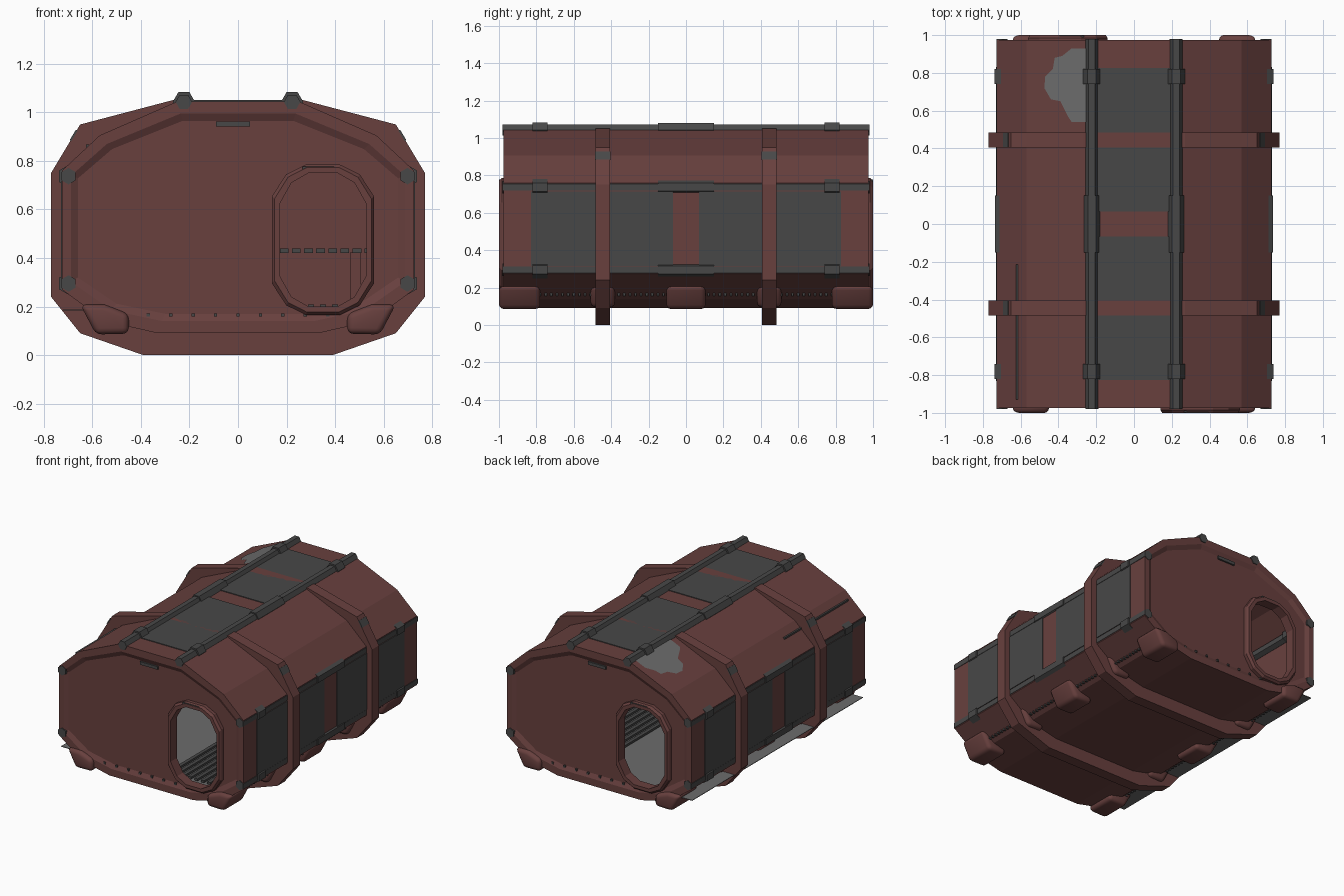
import bpy, bmesh, math
from mathutils import Vector, Matrix

if "Cube" in bpy.data.objects:
    bpy.data.objects.remove(bpy.data.objects["Cube"])


def material(name, rgb):
    m = bpy.data.materials.new(name)
    m.diffuse_color = (*rgb, 1)
    m.use_nodes = True
    m.node_tree.nodes["Principled BSDF"].inputs["Base Color"].default_value = m.diffuse_color
    return m


MAROON = material("maroon_paint", (0.138, 0.051, 0.048))
DARK = material("dark_grey_metal", (0.064, 0.064, 0.064))
GREY = material("light_grey_lining", (0.15, 0.15, 0.15))


def finish(name, bm, mat):
    bmesh.ops.recalc_face_normals(bm, faces=bm.faces)
    me = bpy.data.meshes.new(name)
    bm.to_mesh(me)
    bm.free()
    me.materials.append(mat)
    ob = bpy.data.objects.new(name, me)
    bpy.context.collection.objects.link(ob)
    return ob


def loft(name, sections, mat, closed=False):
    """Skin (y, [(x, z)...]) sections; closed joins last to first, otherwise caps."""
    bm = bmesh.new()
    rings = [[bm.verts.new((x, y, z)) for x, z in prof] for y, prof in sections]
    n = len(rings[0])
    for a, b in zip(rings, rings[1:] + ([rings[0]] if closed else [])):
        for i in range(n):
            bm.faces.new((a[i], a[(i + 1) % n], b[(i + 1) % n], b[i]))
    if not closed:
        bm.faces.new(rings[0])
        bm.faces.new(rings[-1])
    return finish(name, bm, mat)


def boxes(name, items, mat):
    """Items are (centre, size, tilt about y)."""
    bm = bmesh.new()
    for c, s, tilt in items:
        bmesh.ops.create_cube(bm, size=1, matrix=Matrix.Translation(c)
                              @ Matrix.Rotation(tilt, 4, 'Y') @ Matrix.Diagonal((*s, 1)))
    return finish(name, bm, mat)


def mirrored(half):
    return half + [(-x, z) for x, z in reversed(half)]


HULL = mirrored([(.33, .09), (.55, .14), (.725, .27), (.725, .76), (.57, .905), (.25, 1.045)])
RIB = mirrored([(.39, 0), (.65, .09), (.77, .24), (.77, .75), (.65, .95), (.27, 1.05)])


def inset(prof, dx, dz):
    return [(x * (.725 - dx) / .725, .5675 + (z - .5675) * (.4775 - dz) / .4775) for x, z in prof]


def door(cx, w, h):
    q = [(w, h - .13), (.72 * w, h - .04), (.33 * w, h)]
    top = q + [(-x, z) for x, z in reversed(q)]
    return [(cx + x, .475 + z) for x, z in top + [(-x, -z) for x, z in top]]


# Hollow hull with rimmed, recessed ends and two doorways
hull = loft("hull", [(-.96, inset(HULL, .065, .08)), (-.975, inset(HULL, .038, .05)), (-.975, HULL),
                     (.975, HULL), (.975, inset(HULL, .038, .05)), (.96, inset(HULL, .065, .08))], MAROON)
cuts = [loft("cavity_cutter", [(-.935, inset(HULL, .025, .025)), (.935, inset(HULL, .025, .025))], MAROON)]
for s in (-1, 1):
    cuts.append(loft("door_cutter", [(s * .85, door(-s * .35, .185, .28)),
                                     (s * 1.1, door(-s * .35, .185, .28))], MAROON))
bpy.context.view_layer.objects.active = hull
for c in cuts:
    m = hull.modifiers.new("cut", 'BOOLEAN')
    m.object = c
    m.solver = 'EXACT'
    bpy.ops.object.modifier_apply(modifier=m.name)
    bpy.data.objects.remove(c)

# Door frames and their dark top latches
for s, side in ((-1, "front"), (1, "back")):
    big, small = door(-s * .35, .21, .31), door(-s * .35, .18, .275)
    loft(side + "_door_frame", [(s * .93, big), (s * .985, big), (s * 1.0, door(-s * .35, .2, .298)),
                                (s * 1.0, small), (s * .93, small)], MAROON, True)
    boxes(side + "_latches", [((-s * .33, s * .994, .765), (.13, .01, .025), 0),
                              ((-s * -.02, s * .968, .952), (.14, .012, .022), 0)], DARK)
    boxes(side + "_rivets", [((i * .0925, s * .966, .165), (.014, .014, .014), 0)
                             for i in range(-4, 5)], DARK)

# Two outer ribs with dark clips
for y, side in ((-.445, "front"), (.445, "back")):
    inner = inset(HULL, .015, .015)
    loft(side + "_rib", [(y - .039, RIB), (y + .039, RIB), (y + .039, inner), (y - .039, inner)], MAROON, True)
    boxes(side + "_rib_clips", [((s * .677, y, .905), (.008, .081, .05), s * -math.atan2(.12, .2))
                                for s in (-1, 1)], DARK)

# Dark panels on roof and sides
boxes("roof_panels", [((0, s * .445, 1.046), (.4, .76, .008), 0) for s in (-1, 1)], DARK)
boxes("side_panels", [((x * .726, s * .45, .515), (.008, .76, .40), 0)
                      for s in (-1, 1) for x in (-1, 1)], DARK)


# Six hexagonal rails with collars
def rail(name, x, z, turn):
    def hexa(r):
        return [(x + r * math.cos(turn + k * math.pi / 3), z + r * math.sin(turn + k * math.pi / 3))
                for k in range(6)]
    steps = [(-.98, .034)]
    for a, b, r in ((-.82, -.74, .046), (-.15, .15, .043), (.74, .82, .046)):
        steps += [(a, .034), (a, r), (b, r), (b, .034)]
    steps.append((.98, .034))
    loft(name, [(y, hexa(r)) for y, r in steps], DARK)


for s, side in ((-1, "left"), (1, "right")):
    rail(side + "_roof_rail", s * .223, 1.043, 0)
    rail(side + "_upper_rail", s * .698, .737, math.pi / 6)
    rail(side + "_lower_rail", s * .698, .295, math.pi / 6)

# Rounded feet along both lower edges
for s, side in ((-1, "left"), (1, "right")):
    for y, w, k in ((-.89, .22, 1), (0, .21, 1), (.89, .22, 1), (-.445, .13, .92), (.445, .13, .92)):
        prof = [(.45, .17), (.45, .088), (.585, .085), (.65, .208), (.55, .208)]
        prof = [(s * (.55 + (x - .55) * k), .208 + (z - .208) * k) for x, z in prof]
        ob = loft(side + "_foot", [(y - w / 2, prof), (y + w / 2, prof)], MAROON)
        b = ob.modifiers.new("round", 'BEVEL')
        b.width, b.segments = .025, 3
        for p in ob.data.polygons:
            p.use_smooth = True

# Small rivets along the lower side edges
boxes("side_rivets", [((s * .585, i * .03, .163), (.016, .012, .014), 0)
                      for s in (-1, 1) for i in range(-26, 27)], DARK)

# Floor sheet that sticks out on the left, and its slatted walkway
boxes("floor_sheet", [((-.085, 0, .185), (1.27, 1.918, .004), 0)], GREY)
boxes("floor_grating", [((.1 + i * .05, 0, .2), (.025, 1.8, .015), 0) for i in range(10)], DARK)

# Slatted bench along the right wall
boxes("bench_slats", [((.19 + i * .05, .3, .43), (.036, 1.1, .02), 0) for i in range(10)], DARK)
boxes("bench_posts", [((.485, y, .31), (.045, .045, .23), 0) for y in (-.2, .3, .8)], MAROON)

# Worn patch and thin seam on the upper left slope
bm = bmesh.new()
patch = [(-.255, .93), (-.33, .93), (-.38, .89), (-.42, .88), (-.43, .82), (-.47, .78), (-.475, .72),
         (-.44, .66), (-.39, .65), (-.35, .57), (-.33, .54), (-.255, .54)]
bm.faces.new([bm.verts.new((x, y, 1.045 + (x + .25) * .4375 + .004)) for x, y in patch])
worn = finish("worn_patch", bm, GREY)
if worn.data.polygons[0].normal.z < 0:
    worn.data.flip_normals()
boxes("left_seam", [((-.62, y, .862), (.012, l, .012), 0) for y, l in ((-.31, .19), (-.705, .45))], DARK)
